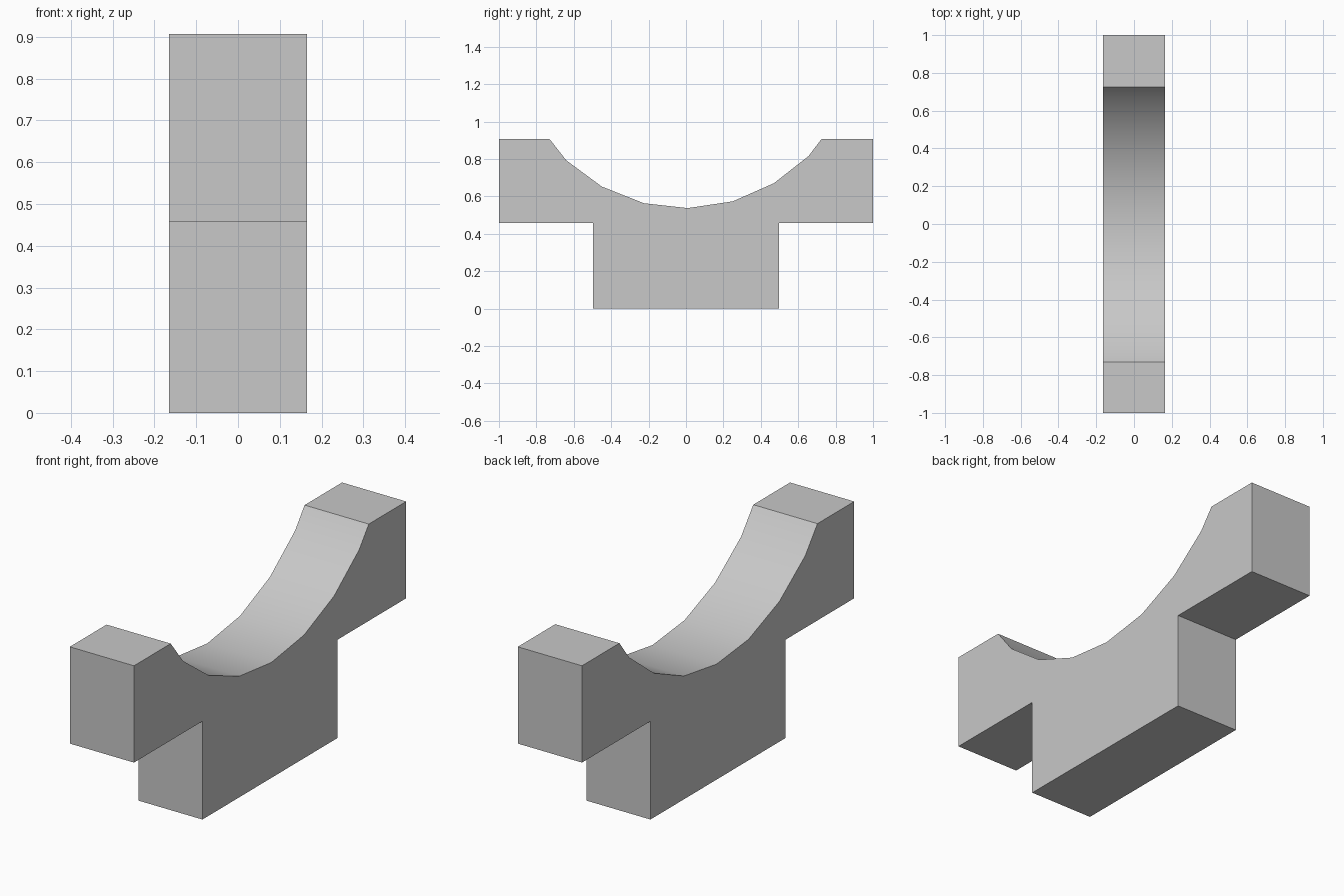
import bpy
import bmesh
from math import radians

cube = bpy.data.objects.get("Cube")
if cube:
    bpy.data.objects.remove(cube, do_unlink=True)

HALF_WIDTH = 0.165
TOP, LEDGE = 0.907, 0.457
FOOT = 0.497

# Plain grey material
grey = bpy.data.materials.new("light grey")
grey.use_nodes = True
colour = (0.58, 0.58, 0.58, 1)
grey.diffuse_color = colour
grey.node_tree.nodes["Principled BSDF"].inputs["Base Color"].default_value = colour

# Side profile (y, z): stepped foot below, hollow cradle curve above
foot_outline = [(-1, TOP), (-1, LEDGE), (-FOOT, LEDGE), (-FOOT, 0),
                (FOOT, 0), (FOOT, LEDGE), (1, LEDGE), (1, TOP)]
cradle_curve = [(0.725, TOP), (0.655, 0.815), (0.47, 0.67), (0.25, 0.573),
                (0.01, 0.537), (-0.225, 0.563), (-0.45, 0.652),
                (-0.64, 0.792), (-0.73, TOP)]

# Extrude the profile across the width
bm = bmesh.new()
side = bm.faces.new([bm.verts.new((-HALF_WIDTH, y, z))
                     for y, z in foot_outline + cradle_curve])
extruded = bmesh.ops.extrude_face_region(bm, geom=[side])
moved = [v for v in extruded["geom"] if isinstance(v, bmesh.types.BMVert)]
bmesh.ops.translate(bm, verts=moved, vec=(2 * HALF_WIDTH, 0, 0))
bmesh.ops.recalc_face_normals(bm, faces=bm.faces)
mesh = bpy.data.meshes.new("cradle_support")
bm.to_mesh(mesh)
bm.free()
mesh.materials.append(grey)

support = bpy.data.objects.new("cradle_support", mesh)
bpy.context.collection.objects.link(support)

# Smooth the hollow, keep the outline crisp
bpy.ops.object.select_all(action="DESELECT")
support.select_set(True)
bpy.context.view_layer.objects.active = support
bpy.ops.object.shade_smooth_by_angle(angle=radians(30))
